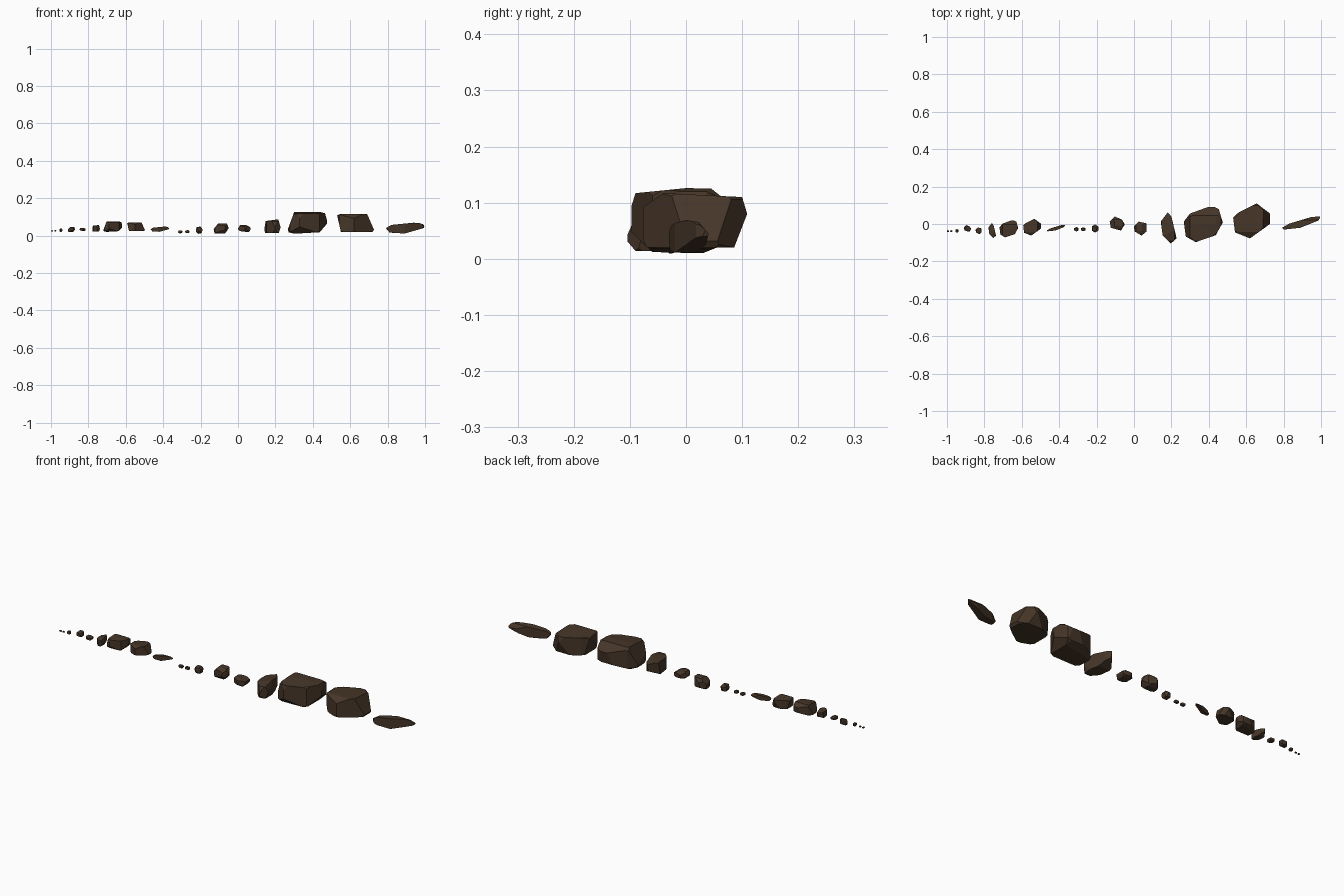
import bpy, bmesh, math, random
from mathutils import Vector, geometry

if "Cube" in bpy.data.objects:
    bpy.data.objects.remove(bpy.data.objects["Cube"])

random.seed(4)
mat = bpy.data.materials.new("dark_brown_rock")
mat.diffuse_color = (0.06, 0.036, 0.021, 1)
mat.use_nodes = True
mat.node_tree.nodes["Principled BSDF"].inputs["Base Color"].default_value = mat.diffuse_color


def outline_planes(pts, i, j):
    """Planes through the edges of a convex outline drawn on axes i, j."""
    pts = [Vector(p) for p in pts]
    mid = sum(pts, Vector((0, 0))) / len(pts)
    planes = []
    for a, b in zip(pts, pts[1:] + pts[:1]):
        e = (b - a).normalized()
        n = Vector((e.y, -e.x))
        if n.dot(a - mid) < 0:
            n = -n
        full = [0, 0, 0, -n.dot(a)]
        full[i], full[j] = n.x, n.y
        planes.append(Vector(full))
    return planes


def oval(cx, cy, rx, ry, n=8, turn=0.2):
    return [(cx + rx * math.cos(turn + math.tau * k / n),
             cy + ry * math.sin(turn + math.tau * k / n)) for k in range(n)]


def rock(name, front, top, side, chip=0.92):
    """Faceted boulder cut to its three outlines, with chipped corners."""
    planes = outline_planes(front, 0, 2) + outline_planes(top, 0, 1) + outline_planes(side, 1, 2)
    pts = geometry.points_in_planes(planes, 1e-4, 1e-6)[0]
    lo = Vector([min(p[k] for p in pts) for k in range(3)])
    hi = Vector([max(p[k] for p in pts) for k in range(3)])
    mid, size = (lo + hi) / 2, hi - lo
    for sx in (-1, 1):
        for sy in (-1, 1):
            for sz in (-1, 1):
                d = Vector([s * random.uniform(0.75, 1.25) / w for s, w in zip((sx, sy, sz), size)]).normalized()
                reach = max(d.dot(p - mid) for p in pts)
                planes.append(Vector((*d, -(d.dot(mid) + chip * reach))))
    pts = geometry.points_in_planes(planes, 1e-4, 1e-6)[0]
    bm = bmesh.new()
    for p in pts:
        bm.verts.new(p)
    bmesh.ops.remove_doubles(bm, verts=bm.verts, dist=2e-4)
    res = bmesh.ops.convex_hull(bm, input=bm.verts)
    loose = [v for v in bm.verts if not v.link_faces]
    bmesh.ops.delete(bm, geom=loose, context='VERTS')
    bmesh.ops.dissolve_limit(bm, angle_limit=0.03, verts=bm.verts, edges=bm.edges)
    bmesh.ops.recalc_face_normals(bm, faces=bm.faces)
    me = bpy.data.meshes.new(name)
    bm.to_mesh(me)
    bm.free()
    me.materials.append(mat)
    # large rock, plus the same rock in the smaller half of the row
    for label, loc, s in (("large_", (0, 0, 0), 1), ("small_", (-0.847, -0.025, 0.015), 0.48)):
        ob = bpy.data.objects.new(label + name, me)
        ob.location, ob.scale = loc, (s, s, s)
        bpy.context.collection.objects.link(ob)


# thin blade-like slab
rock("slab",
     [(.79, .04), (.82, .057), (.96, .071), (.998, .057), (.993, .04), (.89, .011), (.81, .016)],
     [(.792, -.02), (.83, .002), (.95, .038), (1.0, .04), (.985, .018), (.89, -.02), (.80, -.03)],
     oval(0, .038, .041, .033), 0.97)

# slanted block
rock("block",
     [(.53, .108), (.545, .116), (.69, .116), (.727, .032), (.72, .02), (.55, .02)],
     [(.656, .11), (.727, .056), (.727, 0), (.62, -.077), (.54, -.045), (.53, .035), (.56, .062)],
     [(-.08, .04), (-.07, .02), (.085, .018), (.109, .08), (.1, .11), (-.04, .117), (-.08, .09)], 0.96)

# biggest boulder
rock("boulder",
     [(.267, .035), (.30, .125), (.43, .128), (.465, .12), (.48, .068), (.437, .018), (.30, .01), (.27, .018)],
     [(.266, .013), (.30, .056), (.415, .098), (.453, .08), (.475, .008), (.437, -.06), (.33, -.097), (.277, -.067)],
     [(-.1, .085), (-.09, .117), (0, .126), (.045, .125), (.09, .09), (.08, .03), (.03, .01), (-.06, .012), (-.1, .05)], 0.95)

# narrow stone
rock("narrow_stone",
     [(.138, .02), (.148, .078), (.215, .087), (.228, .045), (.218, .014), (.143, .014)],
     [(.143, .013), (.18, .062), (.2, .04), (.228, -.077), (.197, -.104), (.153, -.06)],
     [(-.108, .035), (-.09, .014), (0, .012), (.058, .04), (.062, .075), (-.03, .087), (-.09, .075)], 0.96)

# two pebbles
rock("wide_pebble",
     [(-.001, .035), (.01, .056), (.045, .056), (.073, .04), (.058, .018), (.01, .024)],
     [(-.001, -.013), (.025, .013), (.068, .003), (.068, -.04), (.04, -.062), (.004, -.04)],
     oval(-.024, .037, .039, .022))
rock("round_pebble",
     [(-.13, .035), (-.105, .066), (-.06, .064), (-.049, .04), (-.07, .01), (-.125, .01)],
     [(-.13, .013), (-.103, .04), (-.065, .024), (-.049, -.003), (-.07, -.035), (-.124, -.02)],
     oval(.003, .038, .04, .031))

# chips trailing off at the end: x, y, z, half sizes
for name, x, y, z, a, b, c in (("chip", -.208, -.024, .029, .02, .022, .021),
                               ("fragment", -.271, -.028, .021, .0135, .011, .009),
                               ("end_fragment", -.308, -.028, .02, .0135, .012, .009)):
    rock(name, oval(x, z, a, c, 6), oval(x, y, a, b, 6, .5), oval(y, z, b, c, 6, .3))
